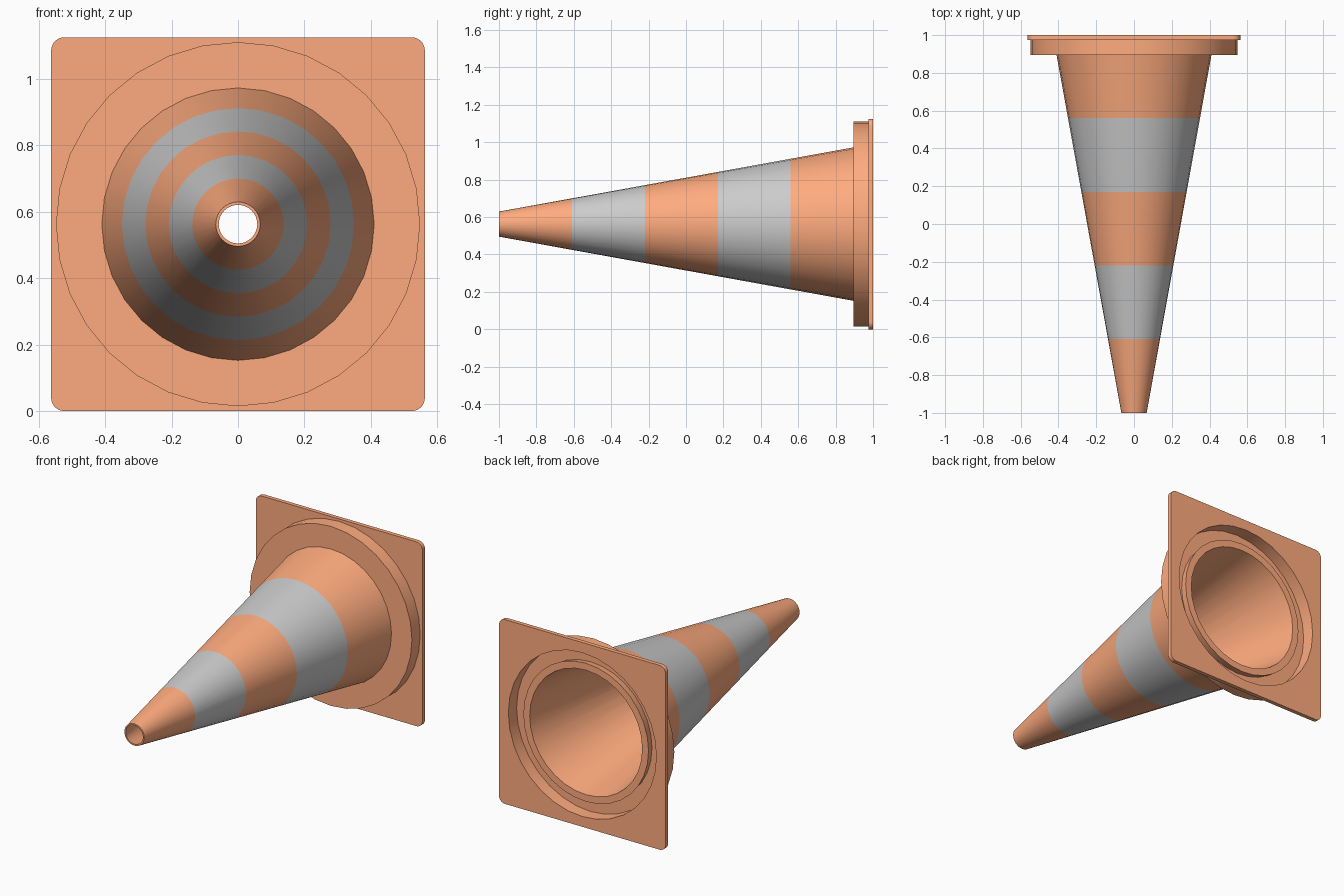
import bpy, bmesh, math

if "Cube" in bpy.data.objects:
    bpy.data.objects.remove(bpy.data.objects["Cube"])

SIDES = 32
MID_Z = 0.5625


def material(name, rgb):
    m = bpy.data.materials.new(name)
    m.diffuse_color = (*rgb, 1)
    m.use_nodes = True
    m.node_tree.nodes["Principled BSDF"].inputs["Base Color"].default_value = m.diffuse_color
    return m


orange = material("orange", (1.0, 0.41, 0.21))
silver = material("silver", (0.78, 0.78, 0.78))


def ring(r, y):
    pts = []
    for i in range(SIDES):
        a = 2 * math.pi * i / SIDES
        pts.append((r * math.cos(a), y, MID_Z + r * math.sin(a)))
    return pts


def rounded_square(half, r, y):
    n = SIDES // 4
    c = half - r
    pts = []
    for q in range(4):
        cx = c if q in (0, 3) else -c
        cz = c if q in (0, 1) else -c
        for j in range(n):
            a = math.pi / 2 * (q + j / (n - 1))
            pts.append((cx + r * math.cos(a), y, MID_Z + cz + r * math.sin(a)))
    return pts


def loft(name, loops, mats):
    """Skin a closed chain of loops; mats holds the material index of each span."""
    bm = bmesh.new()
    rows = [[bm.verts.new(p) for p in loop] for loop in loops]
    for k, a in enumerate(rows):
        b = rows[(k + 1) % len(rows)]
        for i in range(SIDES):
            j = (i + 1) % SIDES
            bm.faces.new((a[i], a[j], b[j], b[i])).material_index = mats[k]
    bmesh.ops.recalc_face_normals(bm, faces=bm.faces[:])
    me = bpy.data.meshes.new(name)
    bm.to_mesh(me)
    bm.free()
    ob = bpy.data.objects.new(name, me)
    bpy.context.collection.objects.link(ob)
    me.materials.append(orange)
    me.materials.append(silver)
    bpy.ops.object.select_all(action='DESELECT')
    ob.select_set(True)
    bpy.context.view_layer.objects.active = ob
    bpy.ops.object.shade_smooth_by_angle(angle=math.radians(30))
    return ob


# hollow tapered body with alternating bands, open at both ends
cuts = [-1, -0.61, -0.22, 0.17, 0.56, 0.965]
body = [ring(0.067 + 0.181 * (y + 1), y) for y in cuts]
body += [ring(0.38, 0.965), ring(0.058, -1)]
loft("cone_body", body, [0, 1, 0, 1, 0, 0, 0, 0])

# square foot plate with round raised collar and recessed underside
base = [rounded_square(0.5625, 0.04, 0.975), rounded_square(0.5625, 0.04, 1.0),
        ring(0.50, 1.0), ring(0.50, 0.92), ring(0.40, 0.92),
        ring(0.40, 0.895), ring(0.548, 0.895), ring(0.548, 0.975)]
loft("base_plate", base, [0] * 8)
